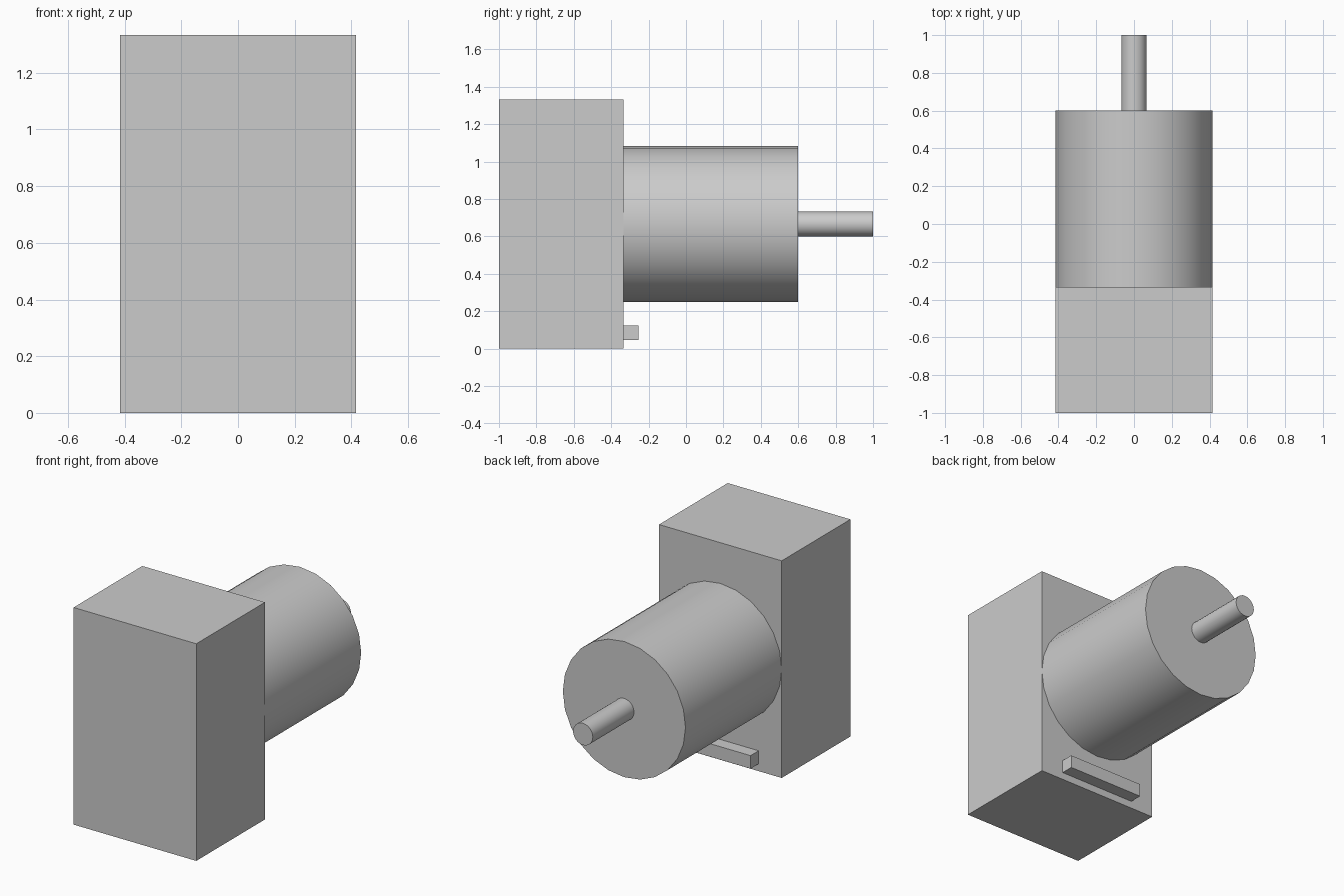
import bpy
import math

default_cube = bpy.data.objects.get("Cube")
if default_cube:
    bpy.data.objects.remove(default_cube, do_unlink=True)

# Plain grey for every part
grey = bpy.data.materials.new("grey")
grey.use_nodes = True
colour = (0.6, 0.6, 0.6, 1)
grey.diffuse_color = colour
grey.node_tree.nodes["Principled BSDF"].inputs["Base Color"].default_value = colour

WALL = -1 / 3      # back face of the housing
AXIS = 2 / 3       # height of the motor axis
RADIUS = 5 / 12    # body radius and housing half width


def finish(name):
    obj = bpy.context.object
    obj.name = obj.data.name = name
    obj.data.materials.append(grey)
    return obj


def box(name, half_width, y0, y1, z0, z1):
    bpy.ops.mesh.primitive_cube_add(size=1, location=(0, (y0 + y1) / 2, (z0 + z1) / 2))
    obj = finish(name)
    obj.scale = (2 * half_width, y1 - y0, z1 - z0)
    bpy.ops.object.transform_apply(location=False, rotation=False, scale=True)


def rod(name, radius, y0, y1):
    bpy.ops.mesh.primitive_cylinder_add(
        vertices=24, radius=radius, depth=y1 - y0,
        location=(0, (y0 + y1) / 2, AXIS), rotation=(math.pi / 2, 0, 0))
    finish(name)
    bpy.ops.object.shade_smooth_by_angle(angle=math.radians(40))


# Front housing, round body, output shaft and the connector bar below the body
box("housing", RADIUS, -1, WALL, 0, 2 * AXIS)
rod("motor_body", RADIUS, WALL, 0.6)
rod("shaft", 0.067, 0.6, 1)
box("connector_bar", 0.26, WALL, -0.255, 0.045, 0.125)
